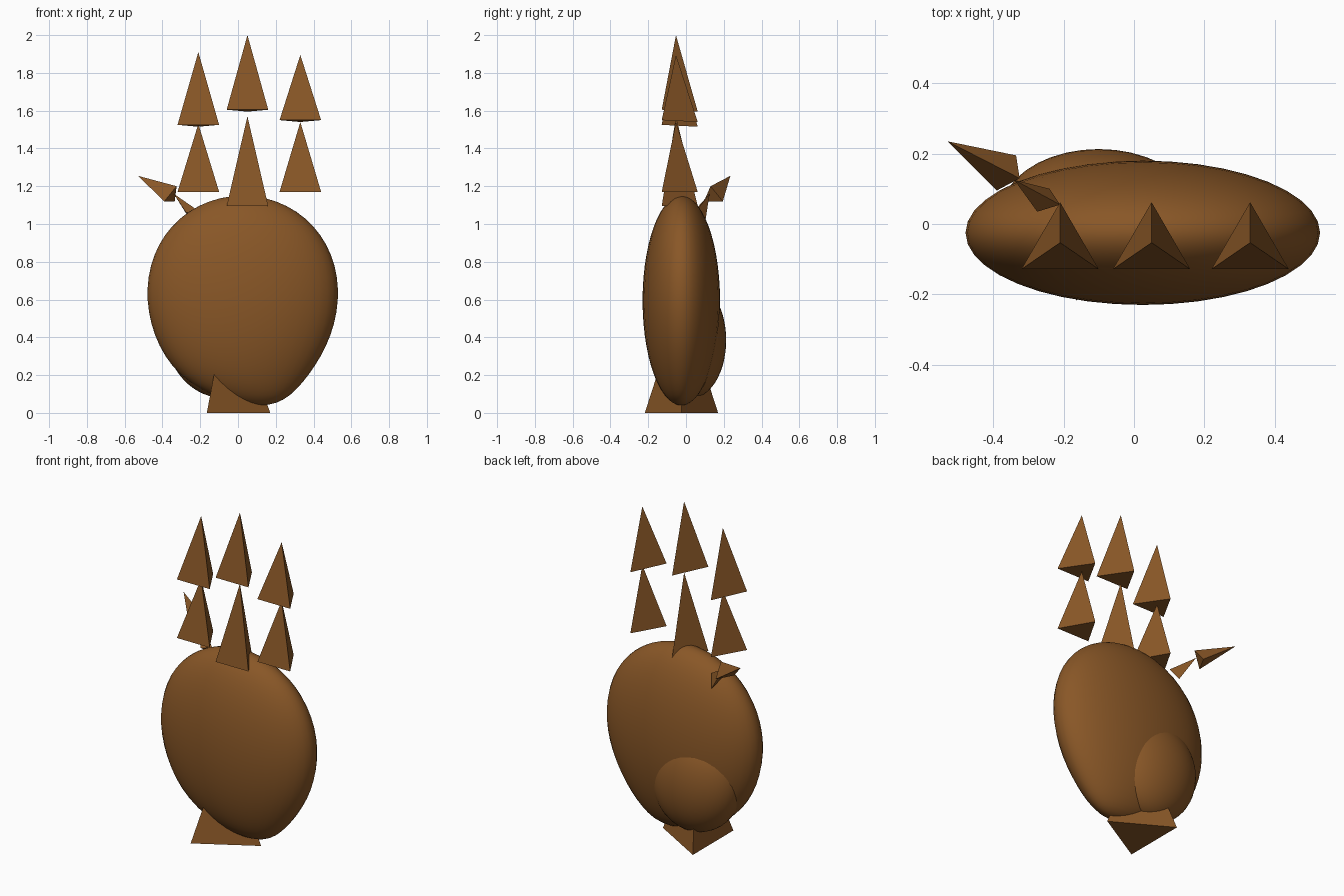
import bpy, bmesh, math
from mathutils import Vector, Matrix

cube = bpy.data.objects.get("Cube")
if cube:
    bpy.data.objects.remove(cube, do_unlink=True)

brown = bpy.data.materials.new("warm brown")
brown.use_nodes = True
colour = (0.25, 0.095, 0.02, 1)
brown.diffuse_color = colour
brown.node_tree.nodes["Principled BSDF"].inputs["Base Color"].default_value = colour


def finish(name, bm, smooth=False):
    bmesh.ops.recalc_face_normals(bm, faces=bm.faces)
    for f in bm.faces:
        f.smooth = smooth
    mesh = bpy.data.meshes.new(name)
    bm.to_mesh(mesh)
    bm.free()
    mesh.materials.append(brown)
    obj = bpy.data.objects.new(name, mesh)
    bpy.context.collection.objects.link(obj)
    return obj


def spike(name, base, apex):
    """Three-sided pyramid from its base corners and apex."""
    bm = bmesh.new()
    a, b, c, top = [bm.verts.new(p) for p in (*base, apex)]
    for tri in ((a, b, c), (a, b, top), (b, c, top), (c, a, top)):
        bm.faces.new(tri)
    return finish(name, bm)


def triangle(centre, radius, start):
    """Corners of a level equilateral triangle."""
    return [Vector(centre) + radius * Vector((math.cos(a), math.sin(a), 0))
            for a in (start + i * math.tau / 3 for i in range(3))]


def ball(name, centre, radii, tilt=0, shape=None):
    """Smooth ellipsoid, optionally reshaped while still a unit ball."""
    bm = bmesh.new()
    bmesh.ops.create_uvsphere(bm, u_segments=40, v_segments=28, radius=1)
    if shape:
        for v in bm.verts:
            v.co = shape(v.co)
    bm.transform(Matrix.Translation(centre) @ Matrix.Rotation(tilt, 4, 'Y')
                 @ Matrix.Diagonal((*radii, 1)))
    return finish(name, bm, True)


def egg(p):
    # Broader at the top, with the lowest point pulled sideways
    lean = 0.17 * max(0, -p.z) ** 6
    return Vector((p.x * (1 + 0.07 * p.z) + lean, p.y, p.z))


# Palm and the pad at the base of the thumb
ball("palm", (0.025, -0.025, 0.595), (0.503, 0.205, 0.555), shape=egg)
ball("thumb_pad", (-0.1, 0.03, 0.385), (0.275, 0.183, 0.31), math.radians(-20))

# Wrist pyramid with one corner pointing sideways
spike("wrist", triangle((-0.053, -0.024, 0), 0.224, 0), (-0.053, -0.024, 0.6))

# Fingers: name, x, lower base and tip, upper base and tip
fingers = (("right", -0.21, 1.17, 1.53, 1.525, 1.91),
           ("middle", 0.05, 1.095, 1.57, 1.605, 2.0),
           ("left", 0.33, 1.17, 1.54, 1.55, 1.895))
for side, x, low, low_tip, high, high_tip in fingers:
    for part, z, tip, drop in (("lower", low, low_tip, 0), ("upper", high, high_tip, 0.01)):
        corners = triangle((x, -0.065, z), 0.127, math.pi / 2)
        corners[0].z -= drop
        spike(f"{side}_finger_{part}", corners, (x, -0.053, tip))

# Thumb, made of two slanted pyramids
spike("thumb_lower", ((-0.275, 0.035, 1.06), (-0.21, 0.055, 1.07), (-0.24, 0.1, 1.0)),
      (-0.34, 0.125, 1.16))
spike("thumb_upper", ((-0.325, 0.13, 1.2), (-0.39, 0.095, 1.12), (-0.335, 0.195, 1.12)),
      (-0.53, 0.235, 1.255))
